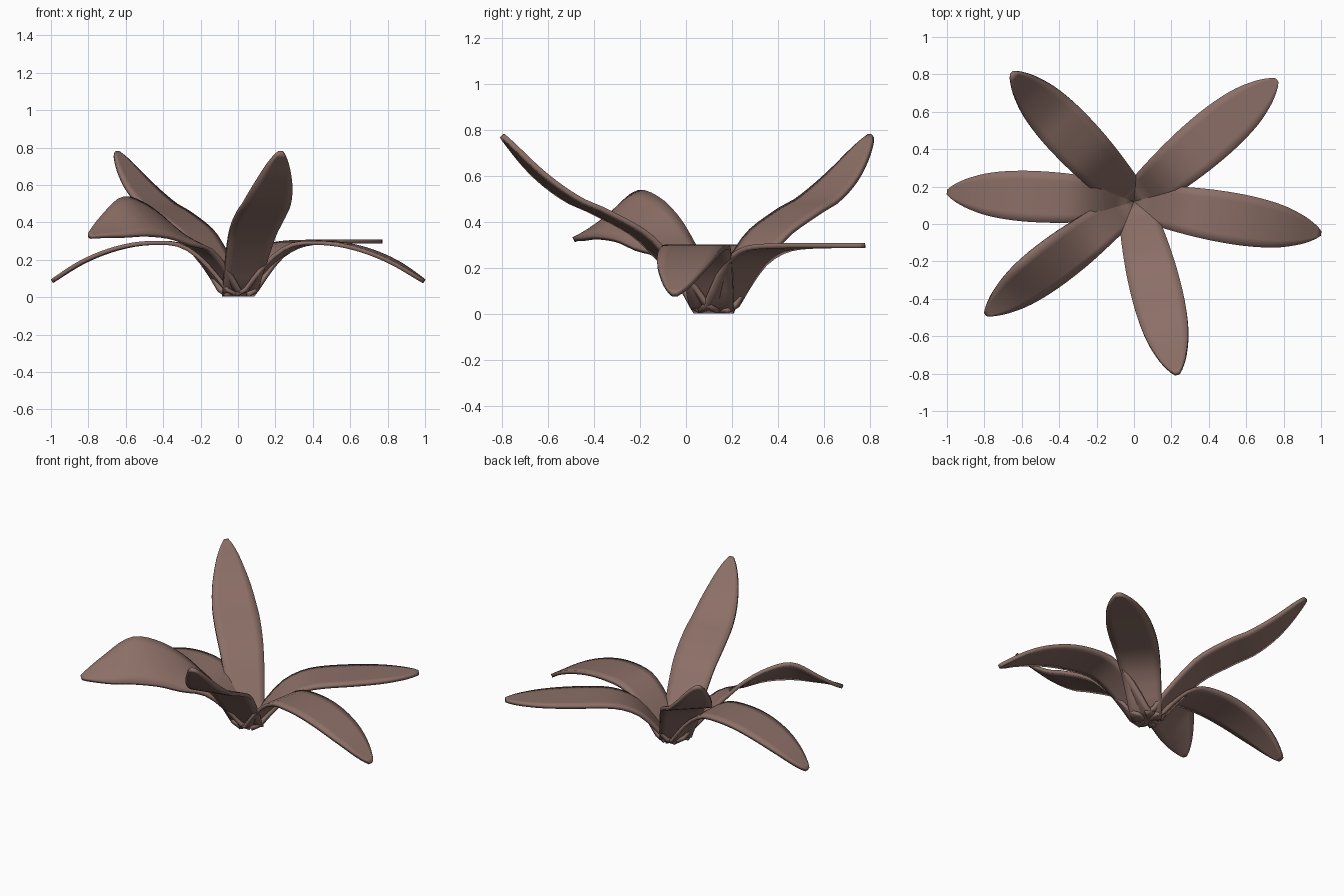
import bpy, bmesh, math
from mathutils import Vector

if "Cube" in bpy.data.objects:
    bpy.data.objects.remove(bpy.data.objects["Cube"])

mat = bpy.data.materials.new("dusty brown")
mat.diffuse_color = (0.26, 0.158, 0.134, 1)
mat.use_nodes = True
mat.node_tree.nodes["Principled BSDF"].inputs["Base Color"].default_value = mat.diffuse_color

ROOT = Vector((0, 0.12, 0))


def interp(pts, s):
    # smooth (Catmull-Rom style) interpolation through (s, value) points
    n = len(pts)
    for i in range(n - 1):
        (a, va), (b, vb) = pts[i], pts[i + 1]
        if s <= b + 1e-9:
            d = (vb - va) / (b - a)
            m0 = d if i == 0 else (vb - pts[i - 1][1]) / (b - pts[i - 1][0])
            m1 = d if i == n - 2 else (pts[i + 2][1] - va) / (pts[i + 2][0] - a)
            h = b - a
            t = (s - a) / h
            return ((2*t**3 - 3*t**2 + 1) * va + (t**3 - 2*t**2 + t) * h * m0
                    + (-2*t**3 + 3*t**2) * vb + (t**3 - t**2) * h * m1)
    return pts[-1][1]


# half width along the leaf, and height profiles
WIDTH = [(0, .088), (.15, .11), (.3, .127), (.45, .136), (.62, .134), (.78, .114),
         (.9, .076), (.97, .038), (1, .012)]
START = [(0, .012), (.05, .035), (.1, .1), (.2, .21)]
DROOP = START + [(.3, .275), (.4, .29), (.55, .282), (.7, .245), (.85, .18), (1, .085)]
FLAT = START + [(.3, .265), (.4, .288), (.6, .296), (1, .298)]
RISE = START + [(.27, .28), (.35, .35), (.55, .45), (.67, .5), (.83, .61), (1, .775)]
ROLLED = START + [(.3, .29), (.42, .355), (.55, .41), (.7, .43), (.85, .38), (1, .325)]
NO_ROLL = [(0, 0), (1, 0)]
ROLL = [(0, 0), (.25, -.1), (.4, -.55), (.55, -.75), (.7, -.88), (.85, -.65), (1, -.3)]


def leaf(name, tip, profile, wide=1.0, roll=NO_ROLL, n=24, m=6):
    axis = Vector((tip[0], tip[1], 0)) - ROOT
    side = Vector((axis.y, -axis.x, 0)).normalized()
    bm = bmesh.new()
    rows = []
    for i in range(n + 1):
        s = math.sin(i / n * math.pi / 2) * .5 + i / n * .5   # closer rows at the tip
        w = interp(WIDTH, s) * wide
        z = interp(profile, s)
        r = interp(roll, s)
        row = []
        for j in range(m + 1):
            u = 2 * j / m - 1
            p = ROOT + axis * s + side * (u * w)
            p.z = z - r * u * w
            row.append(bm.verts.new(p))
        rows.append(row)
    for i in range(n):
        for j in range(m):
            bm.faces.new((rows[i][j], rows[i][j+1], rows[i+1][j+1], rows[i+1][j]))
    bmesh.ops.recalc_face_normals(bm, faces=bm.faces)
    if sum(f.normal.z for f in bm.faces) < 0:
        bmesh.ops.reverse_faces(bm, faces=bm.faces)
    me = bpy.data.meshes.new(name)
    bm.to_mesh(me)
    bm.free()
    for p in me.polygons:
        p.use_smooth = True
    me.materials.append(mat)
    ob = bpy.data.objects.new(name, me)
    bpy.context.collection.objects.link(ob)
    mod = ob.modifiers.new("thickness", 'SOLIDIFY')
    mod.thickness = 0.022
    mod.offset = 0


# six leaves around a shared root
leaf("leaf_right", (.995, -.05), DROOP)
leaf("leaf_left", (-.995, .17), DROOP)
leaf("leaf_back_right", (.765, .77), FLAT)
leaf("leaf_back_left", (-.65, .805), RISE)
leaf("leaf_front", (.23, -.80), RISE)
leaf("leaf_front_left", (-.795, -.48), ROLLED, wide=.88, roll=ROLL)
